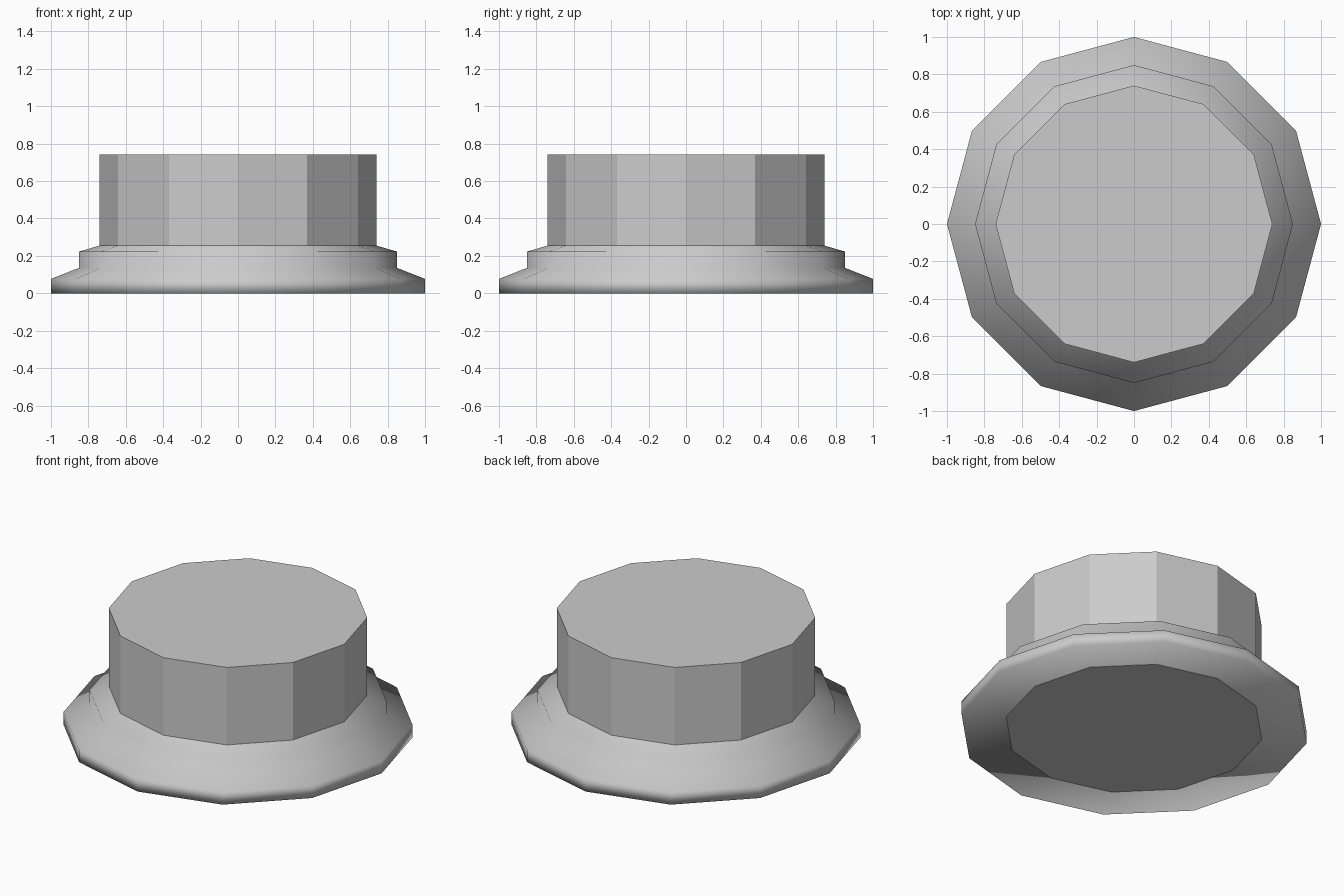
import bpy, bmesh
from math import cos, sin, tau

if "Cube" in bpy.data.objects:
    bpy.data.objects.remove(bpy.data.objects["Cube"])

SIDES = 12


def lathe(name, profile, smooth):
    """Revolve (radius, z) points; zero radius makes a pole, open ends are capped."""
    bm = bmesh.new()
    rings = []
    for r, z in profile:
        if r == 0:
            rings.append([bm.verts.new((0, 0, z))] * SIDES)
        else:
            rings.append([bm.verts.new((r * cos(tau * i / SIDES), r * sin(tau * i / SIDES), z))
                          for i in range(SIDES)])
    for a, b in zip(rings, rings[1:]):
        for i in range(SIDES):
            j = (i + 1) % SIDES
            bm.faces.new(list(dict.fromkeys((a[i], a[j], b[j], b[i]))))
    if profile[0][0] > 0:
        bm.faces.new(rings[0][::-1])
    if profile[-1][0] > 0:
        bm.faces.new(rings[-1])
    bmesh.ops.recalc_face_normals(bm, faces=bm.faces)
    for f in bm.faces:
        f.smooth = smooth
    mesh = bpy.data.meshes.new(name)
    bm.to_mesh(mesh)
    bm.free()
    obj = bpy.data.objects.new(name, mesh)
    bpy.context.collection.objects.link(obj)
    return obj


# Flat-sided button body, running right through the collar
lathe("button_body", [(0.74, 0), (0.74, 0.743)], False)

# Smooth stepped collar; the bottom is lifted a hair at the centre so the body shows
lathe("stepped_collar", [(0, 0.004), (1, 0), (1, 0.077), (0.85, 0.136),
                         (0.85, 0.223), (0, 0.47)], True)
